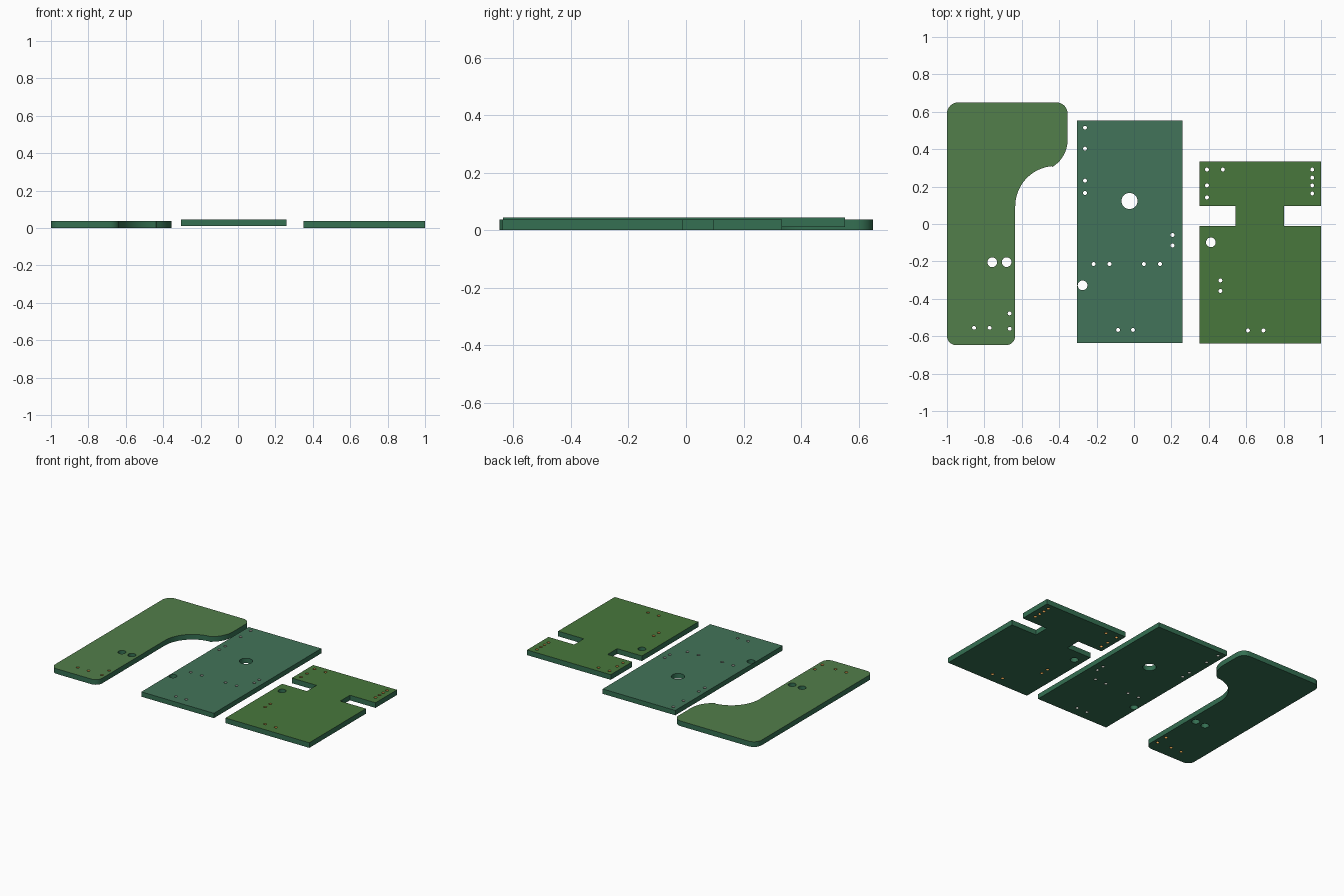
import bpy, bmesh
from math import sin, cos, radians, hypot, atan2, degrees

if "Cube" in bpy.data.objects:
    bpy.data.objects.remove(bpy.data.objects["Cube"])


def material(name, rgb):
    m = bpy.data.materials.new(name)
    m.diffuse_color = (*rgb, 1)
    m.use_nodes = True
    m.node_tree.nodes["Principled BSDF"].inputs["Base Color"].default_value = m.diffuse_color
    return m


core = material("board_core", (0.035, 0.16, 0.085))
copper = material("hole_plating", (0.75, 0.36, 0.08))
silver = material("hole_tin", (0.5, 0.5, 0.46))


def arc(cx, cy, r, a0, a1, n):
    return [(cx + r * cos(radians(a0 + (a1 - a0) * i / n)),
             cy + r * sin(radians(a0 + (a1 - a0) * i / n))) for i in range(n + 1)]


def board(name, outline, z0, z1, mounts, vias, top_rgb, plating):
    """Flat plate with round holes; mounts are (x, y, r), vias are (x, y)."""
    via_r = 0.0105
    loops = [outline]
    loops += [arc(x, y, r, 0, 360, 32)[:-1] for x, y, r in mounts]
    loops += [arc(x, y, via_r, 0, 360, 16)[:-1] for x, y in vias]

    bm = bmesh.new()
    edges = []
    for loop in loops:
        vs = [bm.verts.new((x, y, z0)) for x, y in loop]
        edges += [bm.edges.new((vs[i - 1], vs[i])) for i in range(len(vs))]
    bmesh.ops.triangle_fill(bm, use_beauty=True, edges=edges, normal=(0, 0, 1))
    res = bmesh.ops.extrude_face_region(bm, geom=bm.faces[:], use_keep_orig=True)
    for v in res["geom"]:
        if isinstance(v, bmesh.types.BMVert):
            v.co.z = z1
    bmesh.ops.recalc_face_normals(bm, faces=bm.faces[:])

    # top mask and plated hole walls get their own colour
    for f in bm.faces:
        c = f.calc_center_median()
        if f.normal.z > 0.9:
            f.material_index = 1
        elif abs(f.normal.z) < 0.1 and any(
                hypot(c.x - x, c.y - y) < via_r * 1.1 for x, y in vias):
            f.material_index = 2

    mesh = bpy.data.meshes.new(name)
    bm.to_mesh(mesh)
    bm.free()
    for m in (core, material(name + "_top", top_rgb), plating):
        mesh.materials.append(m)
    ob = bpy.data.objects.new(name, mesh)
    bpy.context.collection.objects.link(ob)
    bpy.ops.object.select_all(action='DESELECT')
    ob.select_set(True)
    bpy.context.view_layer.objects.active = ob
    bpy.ops.object.shade_smooth_by_angle(angle=radians(30))
    return ob


# left board: rounded L shape with a swept inner corner
c = 0.06
end = degrees(atan2(-0.14, 0.085))
outline = (arc(-1 + c, 0.65 - c, c, 180, 90, 8)
           + arc(-0.355 - c, 0.65 - c, c, 90, 0, 8)
           + arc(-0.525, 0.45, 0.17, 0, end, 10)
           + arc(-0.42, 0.095, 0.215, 95, 180, 16)
           + arc(-0.635 - 0.05, -0.648 + 0.05, 0.05, 0, -90, 8)
           + arc(-1 + 0.05, -0.648 + 0.05, 0.05, -90, -180, 8))
board("curved_board", outline, 0, 0.036,
      [(-0.758, -0.205, 0.026), (-0.681, -0.204, 0.026)],
      [(-0.855, -0.555), (-0.772, -0.555), (-0.665, -0.478), (-0.665, -0.56)],
      (0.085, 0.21, 0.07), copper)

# middle board: plain rectangle, slightly raised
board("middle_board",
      [(-0.304, -0.637), (0.259, -0.637), (0.259, 0.553), (-0.304, 0.553)],
      0.01, 0.044,
      [(-0.024, 0.123, 0.043), (-0.275, -0.328, 0.026)],
      [(-0.262, y) for y in (0.515, 0.403, 0.232, 0.166)]
      + [(0.206, y) for y in (-0.059, -0.115)]
      + [(x, -0.214) for x in (-0.216, -0.131, 0.053, 0.139)]
      + [(x, -0.566) for x in (-0.085, -0.005)],
      (0.055, 0.175, 0.1), silver)

# right board: rectangle with a notch on each side
board("notched_board",
      [(0.35, -0.638), (1, -0.638), (1, -0.011), (0.801, -0.011), (0.801, 0.096),
       (1, 0.096), (1, 0.334), (0.35, 0.334), (0.35, 0.096), (0.542, 0.096),
       (0.542, -0.011), (0.35, -0.011)],
      0, 0.036,
      [(0.411, -0.098, 0.026)],
      [(0.39, y) for y in (0.291, 0.206, 0.142)] + [(0.475, 0.291)]
      + [(0.953, y) for y in (0.291, 0.248, 0.206, 0.163)]
      + [(0.462, y) for y in (-0.302, -0.358)]
      + [(x, -0.569) for x in (0.609, 0.692)],
      (0.065, 0.185, 0.045), copper)
